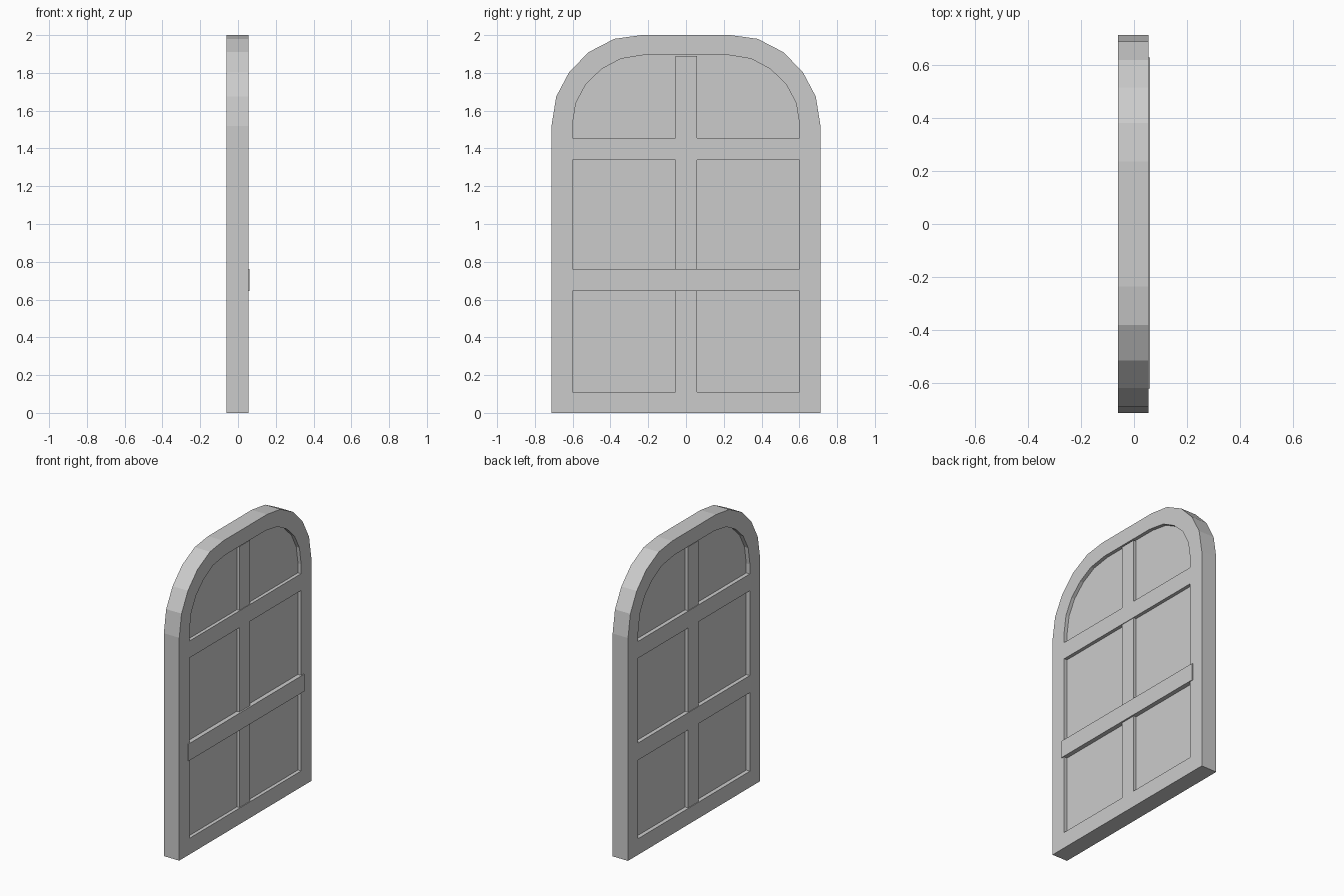
import bpy, bmesh

if "Cube" in bpy.data.objects:
    bpy.data.objects.remove(bpy.data.objects["Cube"])

BACK, FRONT = -0.061, 0.055   # frame depth along x


def make_object(name, bm):
    bmesh.ops.recalc_face_normals(bm, faces=bm.faces)
    mesh = bpy.data.meshes.new(name)
    bm.to_mesh(mesh)
    bm.free()
    obj = bpy.data.objects.new(name, mesh)
    bpy.context.collection.objects.link(obj)
    return obj


def mirrored(half):
    """Half profile (y, z) from bottom to top -> closed symmetric loop."""
    return half + [(-y, z) for y, z in reversed(half)]


def box(name, x, y, z):
    bm = bmesh.new()
    bmesh.ops.create_cube(bm, size=1)
    for v in bm.verts:
        v.co = [lo + (c + 0.5) * (hi - lo) for c, (lo, hi) in zip(v.co, (x, y, z))]
    return make_object(name, bm)


outer = mirrored([(0.712, 0), (0.712, 1.52), (0.687, 1.675), (0.618, 1.805),
                  (0.515, 1.91), (0.38, 1.98), (0.235, 2.0)])
inner = mirrored([(0.602, 0.11), (0.602, 1.52), (0.583, 1.64), (0.53, 1.74),
                  (0.447, 1.82), (0.345, 1.875), (0.215, 1.896)])

# Arched frame: matching outer and inner loops bridged on every side
bm = bmesh.new()
loops = [[bm.verts.new((x, y, z)) for y, z in prof]
         for prof, x in ((outer, BACK), (outer, FRONT), (inner, FRONT), (inner, BACK))]
n = len(outer)
for k in range(4):
    a, b = loops[k], loops[(k + 1) % 4]
    for i in range(n):
        j = (i + 1) % n
        bm.faces.new((a[i], a[j], b[j], b[i]))
make_object("arched_frame", bm)

# Recessed pane filling the opening
bm = bmesh.new()
back, front = [[bm.verts.new((x, y, z)) for y, z in inner] for x in (-0.033, 0.031)]
bm.faces.new(back)
bm.faces.new(front)
for i in range(n):
    j = (i + 1) % n
    bm.faces.new((back[i], back[j], front[j], front[i]))
make_object("window_pane", bm)

# Glazing bars
box("centre_mullion", (-0.056, 0.05), (-0.055, 0.057), (0.11, 1.89))
box("upper_rail", (-0.06, 0.054), (-0.602, 0.602), (1.34, 1.455))
box("lower_rail", (-0.06, 0.061), (-0.62, 0.627), (0.645, 0.762))
